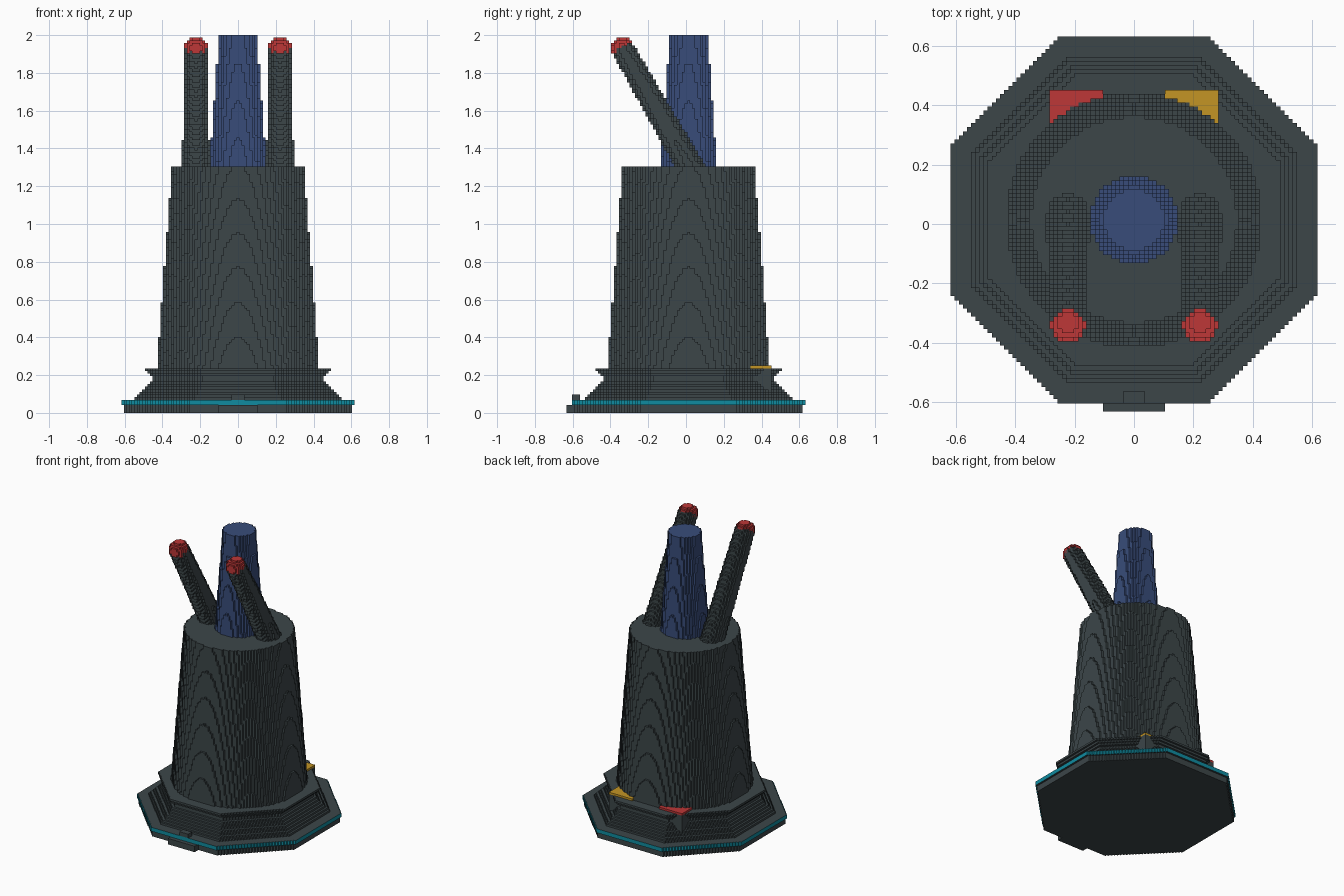
import bpy
import bmesh
from math import hypot
from mathutils import Vector

cube = bpy.data.objects.get("Cube")
if cube:
    bpy.data.objects.remove(cube, do_unlink=True)

V = 2 / 144  # edge of one block


def material(name, *rgb):
    m = bpy.data.materials.new(name)
    m.use_nodes = True
    m.diffuse_color = (*rgb, 1)
    m.node_tree.nodes["Principled BSDF"].inputs["Base Color"].default_value = (*rgb, 1)
    return m


slate = material("slate", 0.045, 0.061, 0.066)
blue = material("blue", 0.040, 0.073, 0.195)
red = material("red", 0.51, 0.038, 0.038)
yellow = material("yellow", 0.55, 0.30, 0.018)
teal = material("teal", 0.005, 0.26, 0.35)


def block_solid(name, inside, low, high, mats, rule=None):
    """Fill blocks where inside(i, j, k) holds; skin them with merged strips."""
    cells = {(i, j, k)
             for i in range(low[0], high[0] + 1)
             for j in range(low[1], high[1] + 1)
             for k in range(low[2], high[2] + 1) if inside(i, j, k)}
    bm = bmesh.new()
    for axis in range(3):
        run = 0 if axis == 2 else 2      # direction in which strips are merged
        side = 3 - axis - run
        for sign in (-1, 1):
            def shifted(c, a, d):
                c = list(c)
                c[a] += d
                return tuple(c)

            open_cells = {c for c in cells if shifted(c, axis, sign) not in cells}
            for c in open_cells:
                if shifted(c, run, -1) in open_cells:
                    continue
                end = c
                while shifted(end, run, 1) in open_cells:
                    end = shifted(end, run, 1)
                corners = []
                for r, s in ((0, 0), (1, 0), (1, 1), (0, 1)):
                    p = [0, 0, 0]
                    p[axis] = c[axis] + (sign > 0)
                    p[run] = end[run] + 1 if r else c[run]
                    p[side] = c[side] + s
                    corners.append(Vector(((p[0] - 0.5) * V, (p[1] + 0.5) * V, p[2] * V)))
                normal = (corners[1] - corners[0]).cross(corners[2] - corners[0])
                if normal[axis] * sign < 0:
                    corners.reverse()
                face = bm.faces.new([bm.verts.new(p) for p in corners])
                if rule:
                    face.material_index = rule(axis, c[2])
    bmesh.ops.remove_doubles(bm, verts=bm.verts[:], dist=V / 100)
    mesh = bpy.data.meshes.new(name)
    bm.to_mesh(mesh)
    bm.free()
    for m in mats:
        mesh.materials.append(m)
    obj = bpy.data.objects.new(name, mesh)
    bpy.context.collection.objects.link(obj)
    return obj


def box(name, low, high, mat):
    return block_solid(name, lambda i, j, k: True, low, high, [mat])


def octagon(radius_at):
    def inside(i, j, k):
        r = radius_at(k)
        return max(abs(i), abs(j)) <= r and abs(i) + abs(j) <= r * 1.414 + 0.5
    return inside


def cone(k0, k1, r0, r1):
    def inside(i, j, k):
        return hypot(i, j) <= r0 + (r1 - r0) * (k - k0) / (k1 - k0)
    return inside


# Octagonal foot with a glowing rim
block_solid("foot", octagon(lambda k: 43 if k < 3 else 44),
            (-44, -44, 0), (44, 44, 4), [slate])
foot = bpy.data.objects["foot"]
foot.data.materials.append(teal)
for p in foot.data.polygons:
    if abs(p.normal.z) < 0.5 and p.center.length > 0.5:
        outer = max(abs(p.center.x), abs(p.center.y - V))
        p.material_index = 0
bpy.data.objects.remove(foot, do_unlink=True)
block_solid("foot_slab", octagon(lambda k: 43), (-43, -43, 0), (43, 43, 2), [slate])
block_solid("foot_rim", octagon(lambda k: 44), (-44, -44, 3), (44, 44, 4),
            [slate, teal], lambda axis, k: int(axis != 2))

# Waisted plinth that flares out to a flat ledge
waist = [39, 38, 37, 36, 35, 34, 33, 32, 32, 33, 34, 35]
block_solid("plinth", octagon(lambda k: waist[k - 5]),
            (-39, -39, 5), (39, 39, 16), [slate])

# Tapered tower and the central column
block_solid("tower", cone(17, 93, 30.9, 25.1), (-31, -31, 17), (31, 31, 93), [slate])
block_solid("column", cone(94, 143, 10.7, 7.3), (-11, -11, 94), (11, 11, 143), [blue])

# Front step and latch
box("front_step", (-7, -46, 0), (7, -43, 2), slate)
box("front_latch", (-2, -44, 5), (2, -42, 6), slate)

# Rear corner posts with coloured caps, and the leaning barrels with red tips
tip_j, tip_k = -0.336 / V - 1, 1.93 / V
lean = Vector((0, -0.57, 1)).normalized()
for label, s, cap in (("left", 1, yellow), ("right", -1, red)):
    lo, hi = sorted((8 * s, 20 * s))
    box(label + "_post", (lo, 20, 5), (hi, 31, 16), slate)
    box(label + "_post_cap", (lo, 20, 17), (hi, 31, 17), cap)

    def barrel(i, j, k):
        d = Vector((i - 16 * s, j - tip_j, k + 0.5 - tip_k))
        t = d.dot(lean)
        return t <= 0.5 and (d - lean * t).length <= 4.3 - t * 0.018

    def tip(i, j, k):
        d = Vector((i - 16 * s, j - tip_j, k + 0.5 - tip_k))
        return d.length <= 4.4 and d.dot(lean) > -0.5

    block_solid(label + "_barrel", barrel,
                (16 * s - 6, -32, 92), (16 * s + 6, 8, 143), [slate])
    block_solid(label + "_barrel_tip", tip,
                (16 * s - 5, -32, 130), (16 * s + 5, -18, 143), [red])
